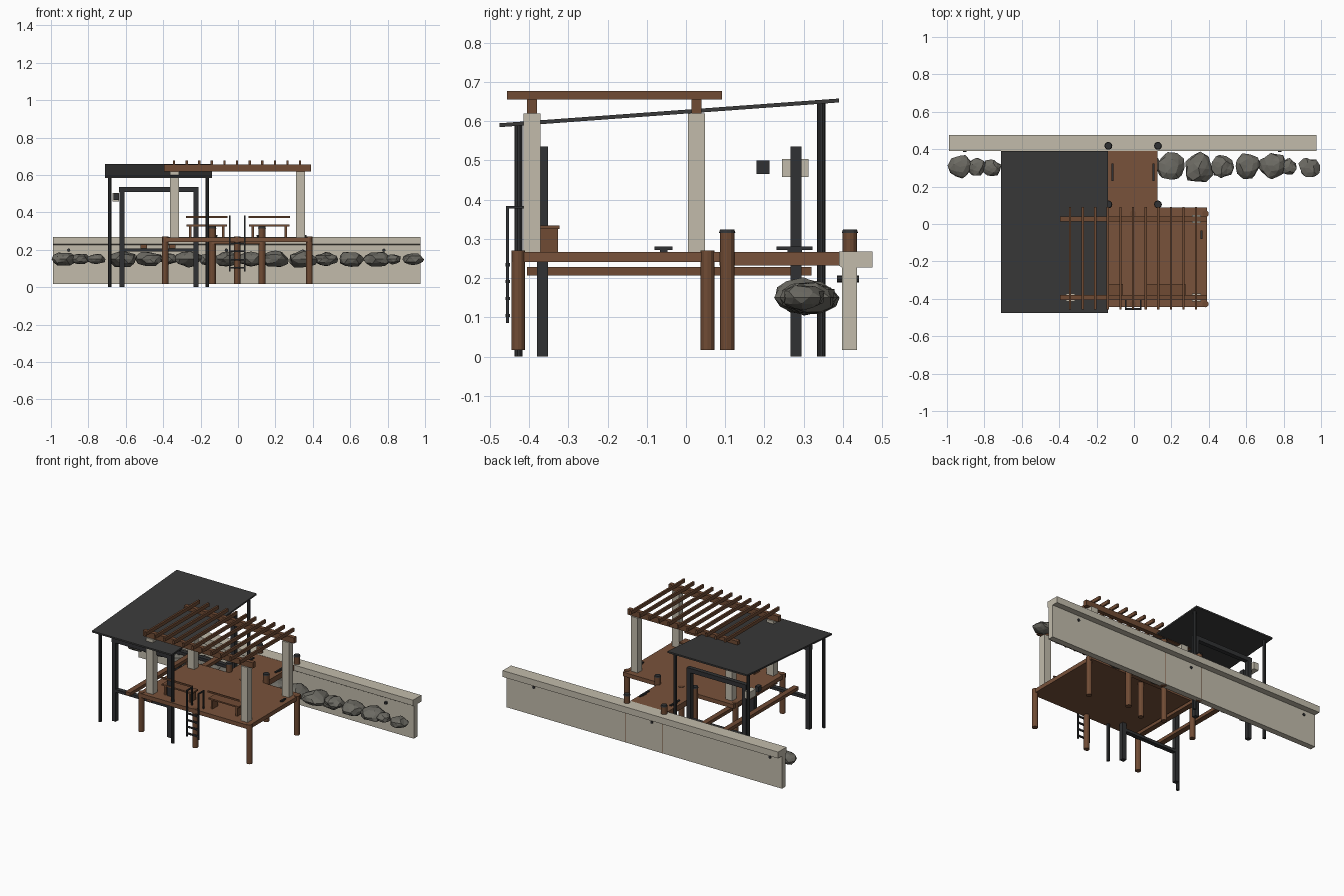
import bpy, bmesh, math, random
from mathutils import Vector

if "Cube" in bpy.data.objects:
    bpy.data.objects.remove(bpy.data.objects["Cube"])

random.seed(4)


def mat(name, r, g, b):
    m = bpy.data.materials.new(name)
    m.diffuse_color = (r, g, b, 1)
    m.use_nodes = True
    m.node_tree.nodes["Principled BSDF"].inputs["Base Color"].default_value = m.diffuse_color
    return m


DECK = mat("deck brown", .19, .085, .043)
WOOD = mat("timber brown", .16, .07, .034)
STONE = mat("pale concrete", .54, .50, .41)
ROCK = mat("rock grey", .15, .145, .125)
ROOF = mat("roof charcoal", .042, .042, .042)
METAL = mat("dark metal", .03, .031, .033)


def finish(name, bm, m):
    me = bpy.data.meshes.new(name)
    bm.to_mesh(me)
    bm.free()
    me.materials.append(m)
    ob = bpy.data.objects.new(name, me)
    bpy.context.collection.objects.link(ob)
    return ob


def box(name, x0, x1, y0, y1, z0, z1, m):
    bm = bmesh.new()
    bmesh.ops.create_cube(bm, size=1)
    for v in bm.verts:
        v.co = Vector((x1 if v.co.x > 0 else x0, y1 if v.co.y > 0 else y0, z1 if v.co.z > 0 else z0))
    return finish(name, bm, m)


def cyl(name, x, y, z0, z1, r, m, n=12, r2=None):
    bm = bmesh.new()
    bmesh.ops.create_cone(bm, cap_ends=True, segments=n, radius1=r,
                          radius2=r if r2 is None else r2, depth=z1 - z0)
    bmesh.ops.translate(bm, verts=bm.verts, vec=(x, y, (z0 + z1) / 2))
    return finish(name, bm, m)


def prism(name, profile, x0, x1, m):
    # extrude a (y, z) profile along x
    bm = bmesh.new()
    f = bm.faces.new([bm.verts.new((x0, y, z)) for y, z in profile])
    g = bmesh.ops.extrude_face_region(bm, geom=[f])
    bmesh.ops.translate(bm, vec=(x1 - x0, 0, 0),
                        verts=[e for e in g["geom"] if isinstance(e, bmesh.types.BMVert)])
    bmesh.ops.recalc_face_normals(bm, faces=bm.faces)
    return finish(name, bm, m)


# seawall with overhanging cap
prism("seawall", [(.398, .017), (.436, .017), (.436, .227), (.475, .227), (.475, .268),
                  (.39, .268), (.39, .232), (.398, .227)], -.99, .975, STONE)

# drain pipes through the wall
for x in (-.905, -.0625, .78):
    p = cyl("drain_pipe", 0, 0, -.028, .028, .009, METAL, 8)
    p.rotation_euler.x = math.pi / 2
    p.location = (x, .413, .198)

# deck platform and walkway
box("deck_platform", -.40, .39, -.445, .087, .241, .267, DECK)
box("walkway", -.14, .125, .085, .44, .232, .267, DECK)

# deck piles
for x in (-.39, -.005, .382):
    for y in (-.428, .055):
        cyl("deck_pile", x, y, .017, .27, .0175, WOOD)
# walkway piles with caps
for x in (-.137, .128):
    for y in (.105, .418):
        cyl("walkway_pile", x, y, .017, .317, .0185, WOOD)
        cyl("pile_cap", x, y, .315, .324, .021, METAL, 12, .018)

# pergola posts, beams and rafters
for y in (-.393, .027):
    for x in (-.34, .335):
        box("pergola_post", x - .024, x + .024, y - .022, y + .022, .267, .62, STONE)
    box("pergola_beam", -.395, .39, y - .013, y + .013, .62, .656, WOOD)
for i in range(11):
    x = -.342 + i * .0674
    box("pergola_rafter", x - .006, x + .006, -.457, .092, .655, .677, WOOD)

# boat shelter roof and posts
prism("shelter_roof", [(-.475, .585), (.39, .648), (.39, .658), (-.475, .595)], -.71, -.14, ROOF)
for x in (-.685, -.165):
    for y, top in ((-.427, .59), (.345, .647)):
        cyl("shelter_post", x, y, 0, top, .0105, METAL, 10)

# boat lift: posts, top beams, cradle beams and bunks
for y in (-.366, .28):
    for x in (-.62, -.225):
        box("lift_post", x - .014, x + .014, y - .014, y + .014, 0, .533, METAL)
    box("lift_top_beam", -.635, -.21, y - .014, y + .014, .508, .536, METAL)
    box("lift_cradle_beam", -.607, -.238, y - .014, y + .014, .19, .208, METAL)
for x in (-.503, -.352):
    box("lift_bunk", x - .017, x + .017, -.405, .32, .207, .228, WOOD)
box("lift_motor", -.67, -.635, .245, .313, .458, .504, STONE)
box("lift_control_box", -.665, -.64, .18, .213, .465, .50, METAL)

# benches with a thin back rail
for c in (-.167, .167):
    box("bench_seat", c - .108, c + .108, -.385, -.322, .325, .334, WOOD)
    for s in (-1, 1):
        x = c + s * .088
        box("bench_leg", x - .006, x + .006, -.38, -.326, .267, .326, WOOD)
    box("bench_back_rail", c - .112, c + .112, -.389, -.381, .37, .38, WOOD)

# ladder with hooked handrails
for x in (-.045, .037):
    box("ladder_rail", x - .004, x + .004, -.459, -.451, .085, .384, METAL)
    box("ladder_hook", x - .004, x + .004, -.459, -.40, .377, .384, METAL)
    box("ladder_hook_leg", x - .004, x + .004, -.408, -.40, .267, .384, METAL)
for i in range(4):
    z = .105 + i * .043
    box("ladder_rung", -.045, .037, -.46, -.449, z - .004, z + .004, METAL)

# mooring cleats
for x, y, h in ((-.115, .277, .046), (.105, .277, .046), (.36, -.057, .023)):
    box("cleat_base", x - .004, x + .004, y - h * .4, y + h * .4, .267, .273, METAL)
    box("cleat_bar", x - .005, x + .005, y - h, y + h, .272, .28, METAL)

# rocks along the wall: x centre, half width
ROCKS = [(-.93, .062), (-.84, .05), (-.76, .048), (-.62, .075), (-.475, .07), (-.37, .048),
         (-.265, .072), (-.165, .05), (-.06, .065), (.07, .068), (.2, .075), (.345, .078),
         (.47, .062), (.605, .07), (.745, .07), (.825, .045), (.937, .055)]
for x, r in ROCKS:
    bm = bmesh.new()
    bmesh.ops.create_icosphere(bm, subdivisions=2, radius=1)
    for v in bm.verts:
        k = random.uniform(.84, 1.12)
        v.co = Vector((v.co.x * r * k, v.co.y * r * 1.03 * k, v.co.z * r * .6 * k))
    rock = finish("rock", bm, ROCK)
    rock.location = (x, .305 + random.uniform(-.012, .008), .15)
    rock.rotation_euler.z = random.uniform(0, 6.28)
